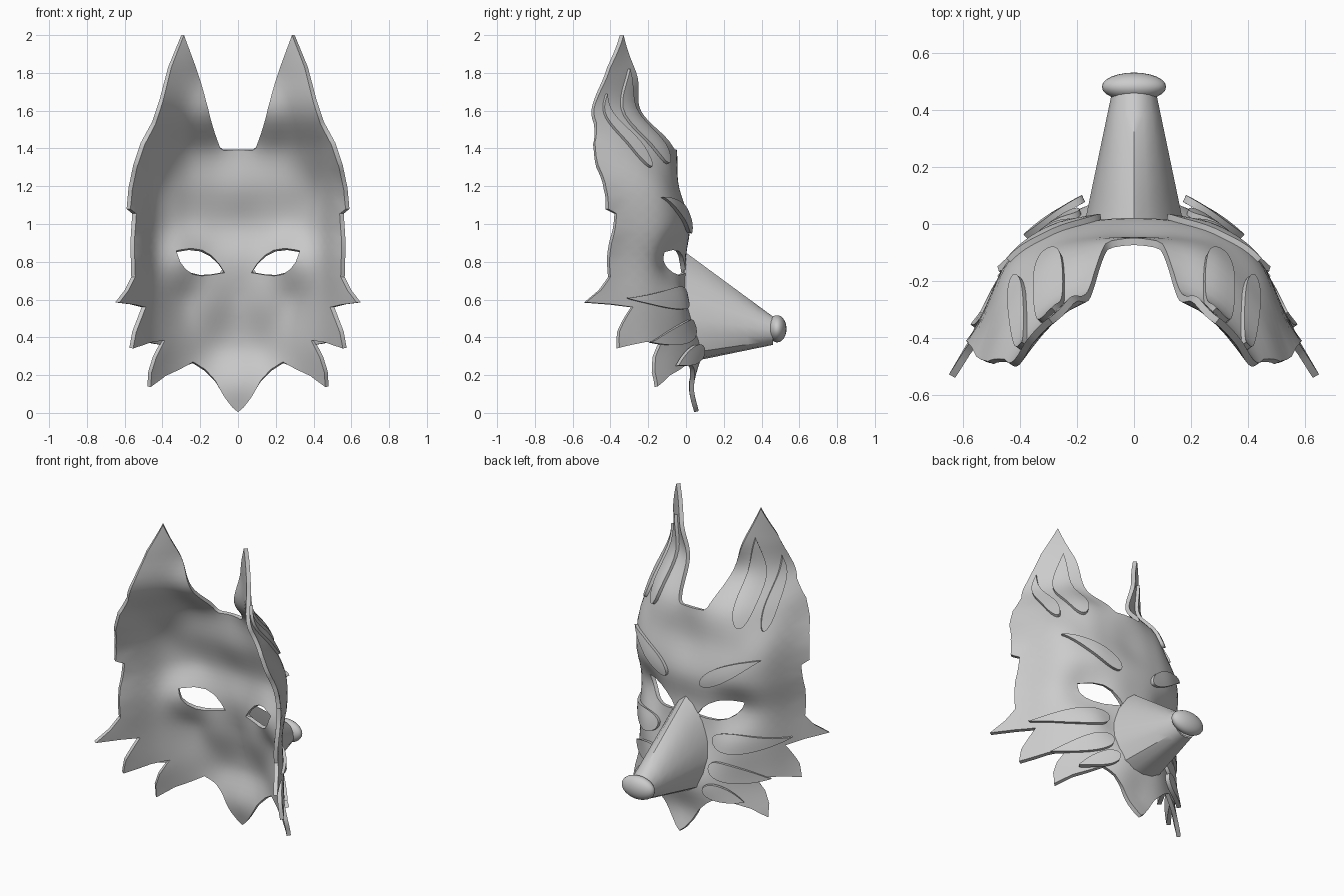
import bpy, bmesh, math
from mathutils import Vector
from mathutils.geometry import delaunay_2d_cdt

if "Cube" in bpy.data.objects:
    bpy.data.objects.remove(bpy.data.objects["Cube"])

# Depth of the curved face: rows are heights, columns are distances from the middle
XS = [0, .15, .3, .45, .55, .65]
ZS = [0, .15, .35, .6, .8, 1.0, 1.2, 1.4, 1.6, 1.8, 2.0]
DEPTH = [
    [.07, .05, .02, -.11, -.25, -.40],
    [.04, .04, .00, -.12, -.24, -.40],
    [.09, .07, -.02, -.17, -.32, -.45],
    [.04, .00, -.03, -.18, -.36, -.53],
    [.00, -.02, -.11, -.19, -.38, -.50],
    [.02, .01, -.03, -.14, -.35, -.48],
    [-.04, -.04, -.07, -.17, -.38, -.52],
    [-.05, -.08, -.14, -.32, -.53, -.68],
    [-.10, -.23, -.31, -.51, -.68, -.80],
    [-.15, -.20, -.33, -.49, -.62, -.72],
    [-.20, -.25, -.33, -.45, -.60, -.70]]


def spline(ks, vs, t):
    n = len(ks)
    i = max(j for j in range(n - 1) if j == 0 or ks[j] <= t)

    def slope(j):
        a, b = max(j - 1, 0), min(j + 1, n - 1)
        return (vs[b] - vs[a]) / (ks[b] - ks[a])
    h = ks[i + 1] - ks[i]
    u = min(max((t - ks[i]) / h, 0), 1)
    m0 = 0 if i == 0 and ks is XS else slope(i)
    return ((2*u**3 - 3*u*u + 1) * vs[i] + (u**3 - 2*u*u + u) * h * m0
            + (3*u*u - 2*u**3) * vs[i + 1] + (u**3 - u*u) * h * slope(i + 1))


def surf(x, z):
    return spline(ZS, [spline(XS, row, abs(x)) for row in DEPTH], z)


def inside(p, poly):
    hit = False
    for a, b in zip(poly, poly[1:] + poly[:1]):
        if (a[1] > p[1]) != (b[1] > p[1]):
            if p[0] < a[0] + (p[1] - a[1]) * (b[0] - a[0]) / (b[1] - a[1]):
                hit = not hit
    return hit


def resample(poly, step):
    out = []
    for a, b in zip(poly, poly[1:] + poly[:1]):
        a, b = Vector(a), Vector(b)
        n = max(1, math.ceil((b - a).length / step))
        out += [tuple(a.lerp(b, k / n)) for k in range(n)]
    return out


def finish(name, verts, faces, thick, offset, angle=40):
    # Mirror half a part, give it thickness and smooth it
    me = bpy.data.meshes.new(name)
    me.from_pydata(verts, [], faces)
    bm = bmesh.new()
    bm.from_mesh(me)
    bmesh.ops.delete(bm, geom=[v for v in bm.verts if not v.link_faces], context='VERTS')
    bm.to_mesh(me)
    bm.free()
    ob = bpy.data.objects.new(name, me)
    bpy.context.collection.objects.link(ob)
    m = ob.modifiers.new("mirror", 'MIRROR')
    m.merge_threshold = .0005
    s = ob.modifiers.new("thickness", 'SOLIDIFY')
    s.thickness, s.offset = thick, offset
    bpy.ops.object.select_all(action='DESELECT')
    ob.select_set(True)
    bpy.context.view_layer.objects.active = ob
    bpy.ops.object.convert(target='MESH')
    bpy.ops.object.shade_smooth_by_angle(angle=math.radians(angle))
    return ob


# Mask shell: half outline with ear and cheek tufts, and an eye hole
outline = [(0, .01), (.03, .035), (.07, .085), (.12, .165), (.18, .225), (.25, .27),
           (.32, .235), (.40, .20), (.48, .14), (.475, .22), (.45, .30), (.405, .385),
           (.48, .375), (.575, .345), (.56, .43), (.51, .56), (.57, .575), (.65, .585),
           (.60, .65), (.565, .72), (.57, .90), (.56, 1.055), (.59, 1.08), (.58, 1.19),
           (.555, 1.31), (.515, 1.43), (.455, 1.54), (.415, 1.66), (.37, 1.83), (.30, 2.0),
           (.24, 1.83), (.17, 1.62), (.14, 1.52), (.10, 1.41), (.08, 1.395), (0, 1.395)]
eye = [(.075, .745), (.105, .79), (.15, .83), (.20, .855), (.26, .862), (.335, .85),
       (.315, .80), (.285, .765), (.25, .742), (.20, .73), (.14, .734)]

loops = [resample(outline, .03), resample(eye, .03)]
pts, edges = [], []
for lp in loops:
    n, k = len(lp), len(pts)
    pts += [Vector(p) for p in lp]
    edges += [(k + i, k + (i + 1) % n) for i in range(n)]
for i in range(1, 19):
    for j in range(1, 57):
        p = (i * .035 + (j % 2) * .0175 - .009, j * .035)
        gap = min((Vector(p) - q).length for q in pts[:len(edges)])
        if inside(p, outline) and gap > .016:
            pts.append(Vector(p))
v2, _, tris, *_ = delaunay_2d_cdt(pts, edges, [], 0, 1e-5)
keep = []
for f in tris:
    c = sum((v2[i] for i in f), Vector((0, 0))) / 3
    if inside(c, outline) and not inside(c, eye):
        keep.append(f)
finish("mask_shell", [(p.x, surf(p.x, p.y), p.y) for p in v2], keep, .025, 1)

# Snout lofted from the face to the small nose end
muzzle = [(0, .85), (.05, .81), (.11, .72), (.15, .61), (.17, .50), (.16, .41),
          (.13, .325), (.07, .29), (0, .28)]
verts, faces, steps = [], [], 6
n = len(muzzle)
for k in range(steps + 1):
    t = k / steps
    for i, (x, z) in enumerate(muzzle):
        a = math.pi * i / (n - 1)
        base = Vector((x, min(surf(x, z), .085) - .005, z))
        tip = Vector((.078 * math.sin(a) if 0 < i < n - 1 else 0, .46, .435 + .075 * math.cos(a)))
        verts.append(base.lerp(tip, t))
for k in range(steps):
    for i in range(n - 1):
        q = k * n + i
        faces.append((q, q + 1, q + n + 1, q + n))
finish("snout", verts, faces, .012, -1, 30)

# Nose
bpy.ops.mesh.primitive_uv_sphere_add(segments=24, ring_count=14, location=(0, .482, .445))
nose = bpy.context.object
nose.name = "nose"
nose.scale = (.113, .05, .072)
bpy.ops.object.shade_smooth()


# Raised teardrop fur leaves lying on the face
def leaf(name, root, tip, width, lift=.008, bend=0.0):
    root, tip = Vector(root), Vector(tip)
    d = root - tip
    side = Vector((-d.y, d.x)).normalized()
    verts, faces, n = [], [], 18
    for k in range(n + 1):
        a = math.pi * (.02 + .96 * k / n)
        w = math.sin(a) * math.sin(a / 2) * width / 1.54
        bow = side * bend * math.sin(a)
        for s in (-1, -.5, 0, .5, 1):
            p = tip + d * (1 - math.cos(a)) / 2 + side * w * s + bow
            verts.append((p.x, surf(p.x, p.y) + lift, p.y))
    for k in range(n):
        for s in range(4):
            q = k * 5 + s
            faces.append((q, q + 1, q + 6, q + 5))
    finish(name, verts, faces, .026, 0)


leaf("brow", (.12, .96), (.44, 1.14), .09, bend=-.012)
leaf("upper_cheek_leaf", (.19, .625), (.53, .61), .115, bend=.015)
leaf("middle_cheek_leaf", (.19, .47), (.47, .375), .11, bend=.012)
leaf("lower_cheek_leaf", (.18, .34), (.38, .25), .09, .03)
leaf("ear_leaf_large", (.305, 1.32), (.28, 1.82), .10)
leaf("ear_leaf_small", (.42, 1.30), (.385, 1.69), .05)
